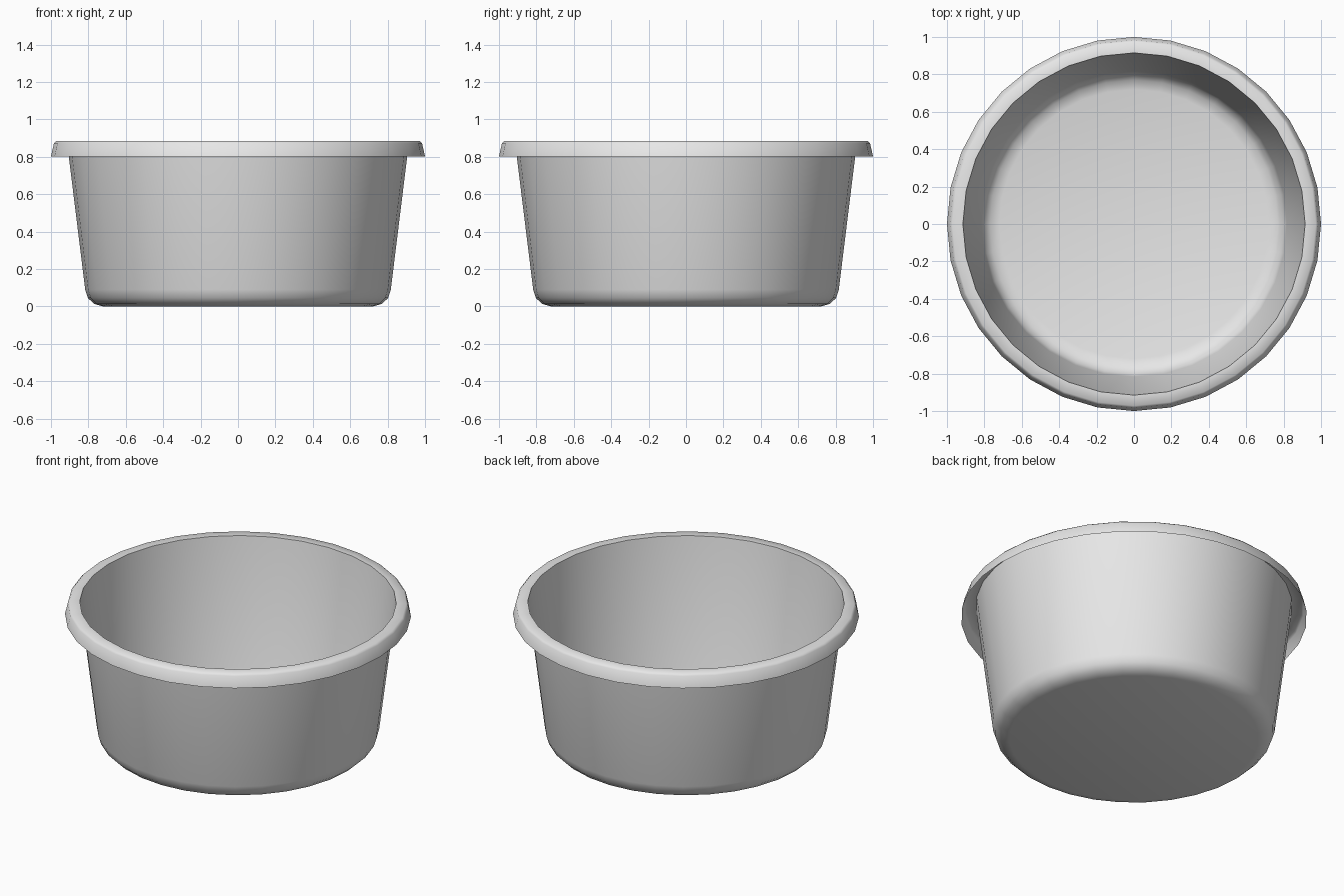
import bpy, bmesh, math

if "Cube" in bpy.data.objects:
    bpy.data.objects.remove(bpy.data.objects["Cube"])

SIDES = 32

# Plain grey plastic
grey = bpy.data.materials.new("grey_plastic")
grey.use_nodes = True
colour = (0.8, 0.8, 0.8, 1)
grey.diffuse_color = colour
grey.node_tree.nodes["Principled BSDF"].inputs["Base Color"].default_value = colour

# Thin-sheet profile: floor edge, rounded corner, tapered wall, rim, hanging lip
profile = [(0.72, 0.0), (0.77, 0.014), (0.803, 0.046), (0.817, 0.09),
           (0.915, 0.885), (0.972, 0.885), (0.984, 0.873), (1.0, 0.803)]

bm = bmesh.new()
rings = []
for radius, z in profile:
    ring = []
    for i in range(SIDES):
        a = math.tau * i / SIDES
        ring.append(bm.verts.new((radius * math.cos(a), radius * math.sin(a), z)))
    rings.append(ring)

# Floor disc, facing down
bm.faces.new(list(reversed(rings[0])))

# Bands between neighbouring rings
for low, high in zip(rings, rings[1:]):
    for i in range(SIDES):
        j = (i + 1) % SIDES
        bm.faces.new((low[i], low[j], high[j], high[i]))

mesh = bpy.data.meshes.new("round_tub")
bm.to_mesh(mesh)
bm.free()
mesh.materials.append(grey)
tub = bpy.data.objects.new("round_tub", mesh)
bpy.context.collection.objects.link(tub)

# Smooth walls, with a crisp edge at the mouth
bpy.ops.object.select_all(action="DESELECT")
tub.select_set(True)
bpy.context.view_layer.objects.active = tub
bpy.ops.object.shade_smooth_by_angle(angle=math.radians(60))
